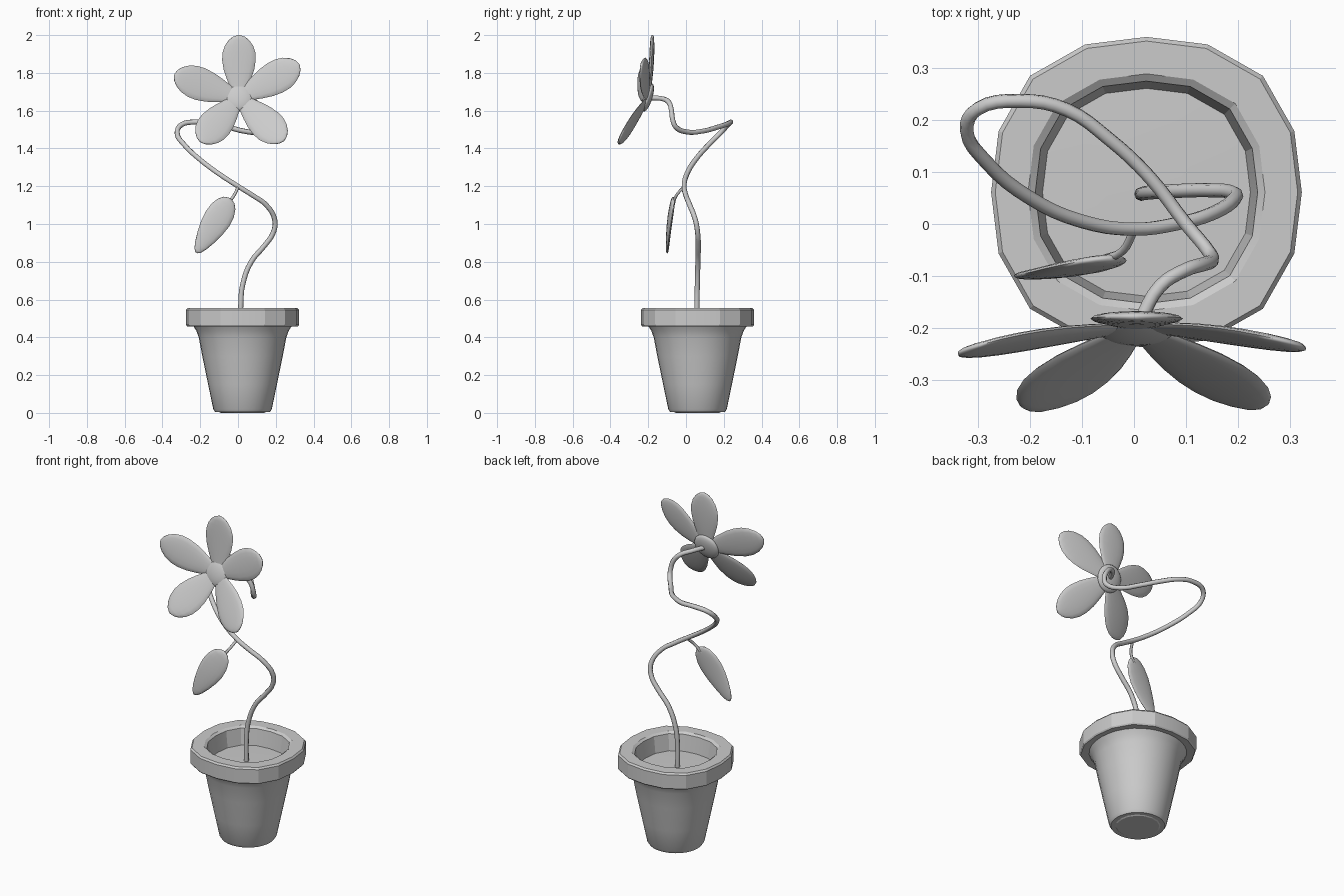
import bpy, bmesh
from math import sin, cos, pi, radians, sqrt
from mathutils import Vector, Matrix

if "Cube" in bpy.data.objects:
    bpy.data.objects.remove(bpy.data.objects["Cube"])

CX, CY = 0.024, 0.061  # pot axis


def finish(bm, name, angle=None):
    bmesh.ops.recalc_face_normals(bm, faces=bm.faces)
    me = bpy.data.meshes.new(name)
    bm.to_mesh(me)
    bm.free()
    ob = bpy.data.objects.new(name, me)
    bpy.context.collection.objects.link(ob)
    if angle:
        bpy.ops.object.select_all(action='DESELECT')
        ob.select_set(True)
        bpy.context.view_layer.objects.active = ob
        bpy.ops.object.shade_smooth_by_angle(angle=radians(angle))
    return ob


def loft(bm, rings, close=False, caps=(True, True)):
    rows = [[bm.verts.new(p) for p in r] for r in rings]
    n = len(rows[0])
    pairs = list(zip(rows, rows[1:])) + ([(rows[-1], rows[0])] if close else [])
    for a, b in pairs:
        for i in range(n):
            j = (i + 1) % n
            bm.faces.new((a[i], a[j], b[j], b[i]))
    if not close:
        for use, r in zip(caps, (rows[0], rows[-1])):
            if use:
                bm.faces.new(r)


def lathe(name, profile, square=0.0, angle=None, close=False, caps=(True, True), n=16):
    rings = []
    for r, z in profile:
        ring = []
        for i in range(n):
            a = 2 * pi * i / n
            k = r * (1 + square * sin(2 * a) ** 2)
            ring.append((CX + k * cos(a), CY + k * sin(a), z))
        rings.append(ring)
    bm = bmesh.new()
    loft(bm, rings, close, caps)
    return finish(bm, name, angle)


def blade(name, base, tip, facing, widths, thick, bow):
    """Flat lens-shaped petal or leaf from base to tip."""
    base, tip = Vector(base), Vector(tip)
    axis = tip - base
    d = axis.normalized()
    nrm = Vector(facing)
    nrm = (nrm - d * nrm.dot(d)).normalized()
    side = d.cross(nrm)
    wmax = max(w for _, w in widths)
    rings = []
    for t, w in widths:
        c = base + axis * t + nrm * bow * sin(pi * t)
        h = thick * sqrt(w / wmax)
        rings.append([c + side * w * cos(2 * pi * i / 16) + nrm * h * sin(2 * pi * i / 16)
                      for i in range(16)])
    bm = bmesh.new()
    loft(bm, rings)
    return finish(bm, name, 80)


def tube(name, pts, radius):
    cu = bpy.data.curves.new(name, 'CURVE')
    cu.dimensions = '3D'
    cu.bevel_depth = radius
    cu.bevel_resolution = 2
    cu.resolution_u = 4
    cu.use_fill_caps = True
    sp = cu.splines.new('BEZIER')
    sp.bezier_points.add(len(pts) - 1)
    for bp, p in zip(sp.bezier_points, pts):
        bp.co = p
        bp.handle_left_type = bp.handle_right_type = 'AUTO'
    sp.use_smooth = True
    ob = bpy.data.objects.new(name, cu)
    bpy.context.collection.objects.link(ob)
    return ob


# Pot: tapered body, faceted rim, soil
lathe("pot_body", [(0.12, 0.004), (0.145, 0.004), (0.155, 0.02), (0.182, 0.15), (0.213, 0.3),
                   (0.232, 0.4), (0.245, 0.435), (0.262, 0.462)], 0.01, 40, caps=(True, False), n=32)
lathe("pot_foot", [(0.115, 0.0), (0.125, 0.006)], 0.01)
lathe("pot_rim", [(0.24, 0.462), (0.294, 0.458), (0.299, 0.466), (0.299, 0.545), (0.291, 0.555),
                  (0.228, 0.555), (0.214, 0.545), (0.2, 0.45)], 0.06, 15, close=True)
lathe("soil", [(0.203, 0.45), (0.1, 0.453)], 0.06, 30, caps=(False, True))

# Winding stem
tube("stem", [(.015, .058, .44), (.015, .058, .58), (.025, .06, .68), (.07, .063, .8),
              (.14, .065, .885), (.185, .062, .95), (.195, .05, 1.02), (.15, .02, 1.1),
              (.08, 0, 1.15), (0, -.01, 1.2), (-.1, .005, 1.265), (-.2, .05, 1.34),
              (-.285, .12, 1.42), (-.322, .18, 1.48), (-.3, .222, 1.525), (-.22, .237, 1.54),
              (-.13, .22, 1.53), (-.05, .165, 1.512), (.03, .09, 1.492), (.1, 0, 1.488),
              (.145, -.055, 1.515), (.15, -.07, 1.55), (.135, -.077, 1.6), (.1, -.088, 1.64),
              (.05, -.12, 1.662), (.01, -.19, 1.668)], 0.0135)

# Leaf with stalk
tube("leaf_stalk", [(0, -.012, 1.195), (-.022, -.052, 1.15), (-.06, -.068, 1.1)], 0.008)
blade("leaf", (-.042, -.066, 1.135), (-.22, -.1, .848), (.1, -1, .12),
      [(0, .01), (.03, .034), (.1, .054), (.22, .069), (.38, .074), (.55, .067), (.72, .053),
       (.87, .036), (.96, .021), (1, .006)], 0.013, 0.006)

# Flower: five petals around a raised disc
center = Vector((.005, -.198, 1.67))
petal = [(0, .03), (.15, .045), (.3, .065), (.45, .081), (.6, .089), (.72, .087), (.83, .075),
         (.92, .054), (.975, .031), (1, .006)]
tips = [(.005, -.178, 2.0), (-.337, -.248, 1.79), (.325, -.236, 1.845),
        (-.2, -.358, 1.435), (.243, -.354, 1.44)]
for i, tip in enumerate(tips):
    blade(f"petal_{i + 1}", center, tip, (0, -1, .22), petal, 0.013, -0.004)
bm = bmesh.new()
bmesh.ops.create_uvsphere(bm, u_segments=20, v_segments=12, radius=1)
bm.transform(Matrix.Translation(center + Vector((0, -.004, 0))) @ Matrix.Rotation(radians(73), 4, 'X')
             @ Matrix.Diagonal((.078, .078, .024, 1)))
finish(bm, "flower_center", 80)
